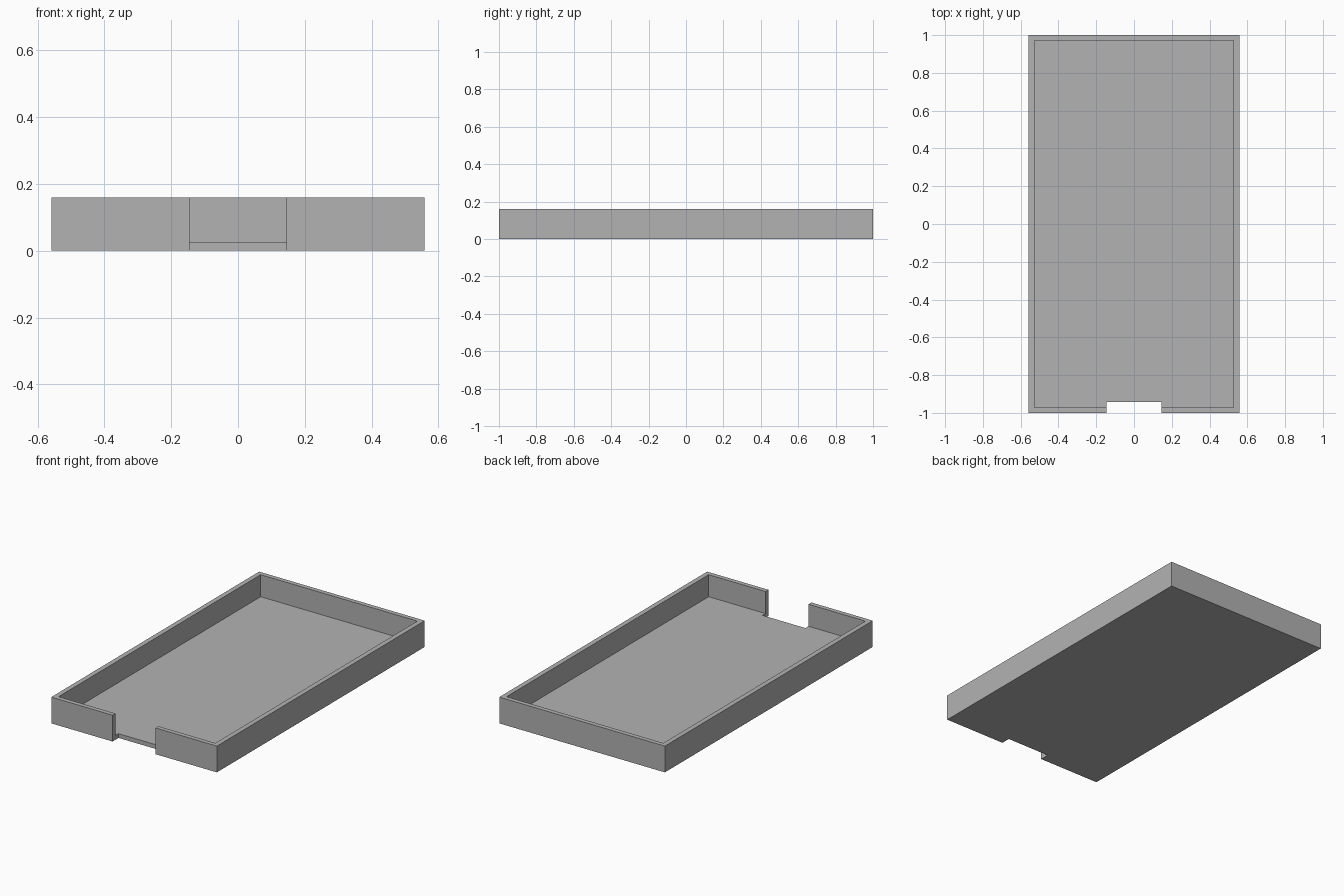
import bpy
from mathutils import Vector

old = bpy.data.objects.get("Cube")
if old:
    bpy.data.objects.remove(old, do_unlink=True)

HALF_X, HALF_Y, HEIGHT = 0.558, 1.0, 0.16
SIDE_WALL, END_WALL, FLOOR = 0.03, 0.028, 0.026
NOTCH_HALF, NOTCH_BACK = 0.145, -0.943

grey = bpy.data.materials.new("plain grey")
grey.use_nodes = True
colour = (0.448, 0.448, 0.448, 1)
grey.diffuse_color = colour
grey.node_tree.nodes["Principled BSDF"].inputs["Base Color"].default_value = colour


def box(name, low, high):
    """Box between two opposite corners."""
    low, high = Vector(low), Vector(high)
    bpy.ops.mesh.primitive_cube_add(size=1, location=(low + high) / 2)
    obj = bpy.context.object
    obj.name = name
    obj.scale = high - low
    bpy.ops.object.transform_apply(location=True, rotation=True, scale=True)
    obj.data.materials.append(grey)
    return obj


def cut(target, cutter):
    """Subtract a cutter, then discard it."""
    cutter.hide_render = True
    mod = target.modifiers.new("cut", "BOOLEAN")
    mod.operation, mod.solver, mod.object = "DIFFERENCE", "EXACT", cutter
    bpy.context.view_layer.objects.active = target
    bpy.ops.object.modifier_apply(modifier=mod.name)
    bpy.data.objects.remove(cutter, do_unlink=True)


# Shallow tray body
tray = box("tray", (-HALF_X, -HALF_Y, 0), (HALF_X, HALF_Y, HEIGHT))

# Open cavity above the floor
inner_x, inner_y = HALF_X - SIDE_WALL, HALF_Y - END_WALL
cut(tray, box("cavity_cutter", (-inner_x, -inner_y, FLOOR),
              (inner_x, inner_y, HEIGHT * 2)))

# Notch through the front wall and the floor edge
cut(tray, box("notch_cutter", (-NOTCH_HALF, -HALF_Y * 2, -HEIGHT),
              (NOTCH_HALF, NOTCH_BACK, HEIGHT * 2)))
